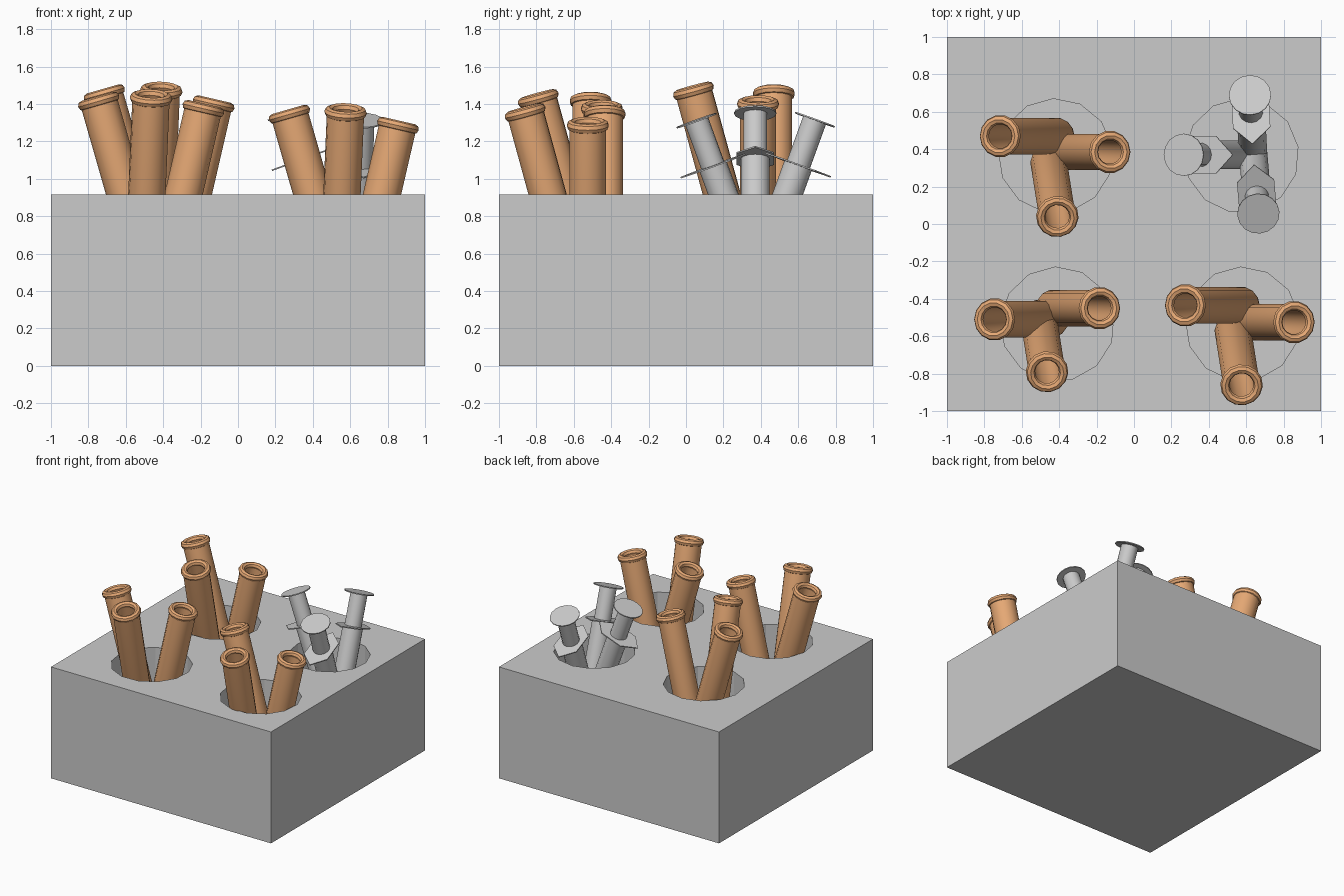
import bpy, bmesh
from math import radians, sin, cos, pi
from mathutils import Matrix

if "Cube" in bpy.data.objects:
    bpy.data.objects.remove(bpy.data.objects["Cube"])

amber = bpy.data.materials.new("amber")
amber.diffuse_color = (0.8, 0.4, 0.18, 1)
amber.use_nodes = True
amber.node_tree.nodes["Principled BSDF"].inputs["Base Color"].default_value = amber.diffuse_color


def finish(name, bm, matrix, mat=None, smooth=True):
    bmesh.ops.recalc_face_normals(bm, faces=bm.faces)
    mesh = bpy.data.meshes.new(name)
    bm.to_mesh(mesh)
    bm.free()
    ob = bpy.data.objects.new(name, mesh)
    bpy.context.collection.objects.link(ob)
    ob.matrix_world = matrix
    if mat:
        mesh.materials.append(mat)
    if smooth:
        bpy.ops.object.select_all(action='DESELECT')
        ob.select_set(True)
        bpy.context.view_layer.objects.active = ob
        bpy.ops.object.shade_smooth_by_angle(angle=radians(40))
    return ob


def lathe(name, profile, matrix, sides, mat=None, closed=False, smooth=True, phase=0.0):
    """Revolve (radius, height) points about local z."""
    bm = bmesh.new()
    rings = []
    for r, z in profile:
        if r == 0:
            rings.append([bm.verts.new((0, 0, z))] * sides)
        else:
            rings.append([bm.verts.new((r * cos(phase + 2 * pi * i / sides),
                                        r * sin(phase + 2 * pi * i / sides), z))
                          for i in range(sides)])
    pairs = list(zip(rings, rings[1:])) + ([(rings[-1], rings[0])] if closed else [])
    for a, b in pairs:
        for i in range(sides):
            j = (i + 1) % sides
            corners = list(dict.fromkeys((a[i], a[j], b[j], b[i])))
            if len(corners) > 2:
                bm.faces.new(corners)
    return finish(name, bm, matrix, mat, smooth)


def lean(top, yaw, tilt):
    return (Matrix.Translation(top) @ Matrix.Rotation(radians(yaw), 4, 'Z')
            @ Matrix.Rotation(radians(tilt), 4, 'Y'))


# Block with four round wells
H, FLOOR = 0.915, 0.25
bm = bmesh.new()
bmesh.ops.create_cube(bm, size=1)
block = finish("rack_block", bm, Matrix.Translation((0, 0, H / 2))
               @ Matrix.Diagonal((2, 2, H, 1)), smooth=False)
for n, (x, y) in enumerate([(-0.42, 0.365), (0.575, 0.365), (-0.41, -0.535), (0.58, -0.535)]):
    cutter = lathe(f"well_cutter_{n}", [(0, FLOOR), (0.305, FLOOR), (0.305, 1.1), (0, 1.1)],
                   Matrix.Translation((x, y, 0)), 13, smooth=False, phase=radians(92))
    cutter.hide_render = True
    cutter.hide_set(True)
    mod = block.modifiers.new("well", 'BOOLEAN')
    mod.operation = 'DIFFERENCE'
    mod.solver = 'EXACT'
    mod.object = cutter


# Hollow tubes with a round bottom and a rolled rim
def tube(tag, top, yaw, tilt):
    m = lean(top, yaw, tilt)
    ball = -1.08
    outer = [(0.1, 0)] + [(0.1 * cos(a), ball - 0.1 * sin(a))
                          for a in (0, pi / 8, pi / 4, 3 * pi / 8)] + [(0, ball - 0.1)]
    inner = [(0, ball - 0.07), (0.05, ball - 0.05), (0.07, ball), (0.07, 0)]
    lathe(f"tube_{tag}", outer + inner, m, 14, amber, closed=True)
    rim = [(0.089 + 0.025 * cos(2 * pi * i / 8), 0.027 * sin(2 * pi * i / 8)) for i in range(8)]
    lathe(f"tube_rim_{tag}", rim, m, 14, amber, closed=True)


LEFT, RIGHT, FRONT = (180, 16), (0, 13), (-81, 15.5)
groups = [
    [(-0.715, 0.47, 1.455), (-0.13, 0.385, 1.40), (-0.41, 0.04, 1.47)],
    [(-0.745, -0.51, 1.415), (-0.185, -0.45, 1.375), (-0.465, -0.79, 1.43)],
    [(0.275, -0.435, 1.345), (0.855, -0.525, 1.285), (0.575, -0.86, 1.355)],
]
for g, tops in enumerate(groups):
    for side, top, (yaw, tilt) in zip(("left", "right", "front"), tops, (LEFT, RIGHT, FRONT)):
        tube(f"{g}_{side}", top, yaw, tilt)


# Syringes: thumb disc, plunger, finger flange, barrel and nozzle
def syringe(tag, top, yaw):
    m = lean(top, yaw, 20)
    lathe(f"thumb_disc_{tag}", [(0, 0), (0.113, 0), (0.113, -0.008), (0, -0.008)], m, 16)
    lathe(f"plunger_{tag}", [(0, -0.004), (0.065, -0.004), (0.065, -0.5), (0, -0.5)], m, 14)
    lathe(f"barrel_{tag}", [(0.068, -0.262), (0.078, -0.262), (0.078, -1.03), (0.025, -1.06),
                            (0.02, -1.12), (0, -1.12)], m, 14)
    bm = bmesh.new()
    outline = [(0.185, 0), (0.09, 0.1), (-0.09, 0.1), (-0.185, 0), (-0.09, -0.1), (0.09, -0.1)]
    face = bm.faces.new([bm.verts.new((x, y, -0.266)) for x, y in outline])
    ext = bmesh.ops.extrude_face_region(bm, geom=[face])
    bmesh.ops.translate(bm, vec=(0, 0, 0.008),
                        verts=[v for v in ext["geom"] if isinstance(v, bmesh.types.BMVert)])
    # close the underside left open by the extrusion
    if len(bm.faces) < 8:
        bmesh.ops.holes_fill(bm, edges=[e for e in bm.edges if e.is_boundary], sides=0)
    finish(f"finger_flange_{tag}", bm, m, smooth=False)


syringe("left", (0.265, 0.37, 1.355), 180)
syringe("back", (0.62, 0.69, 1.32), 93)
syringe("front", (0.665, 0.055, 1.315), -85)
